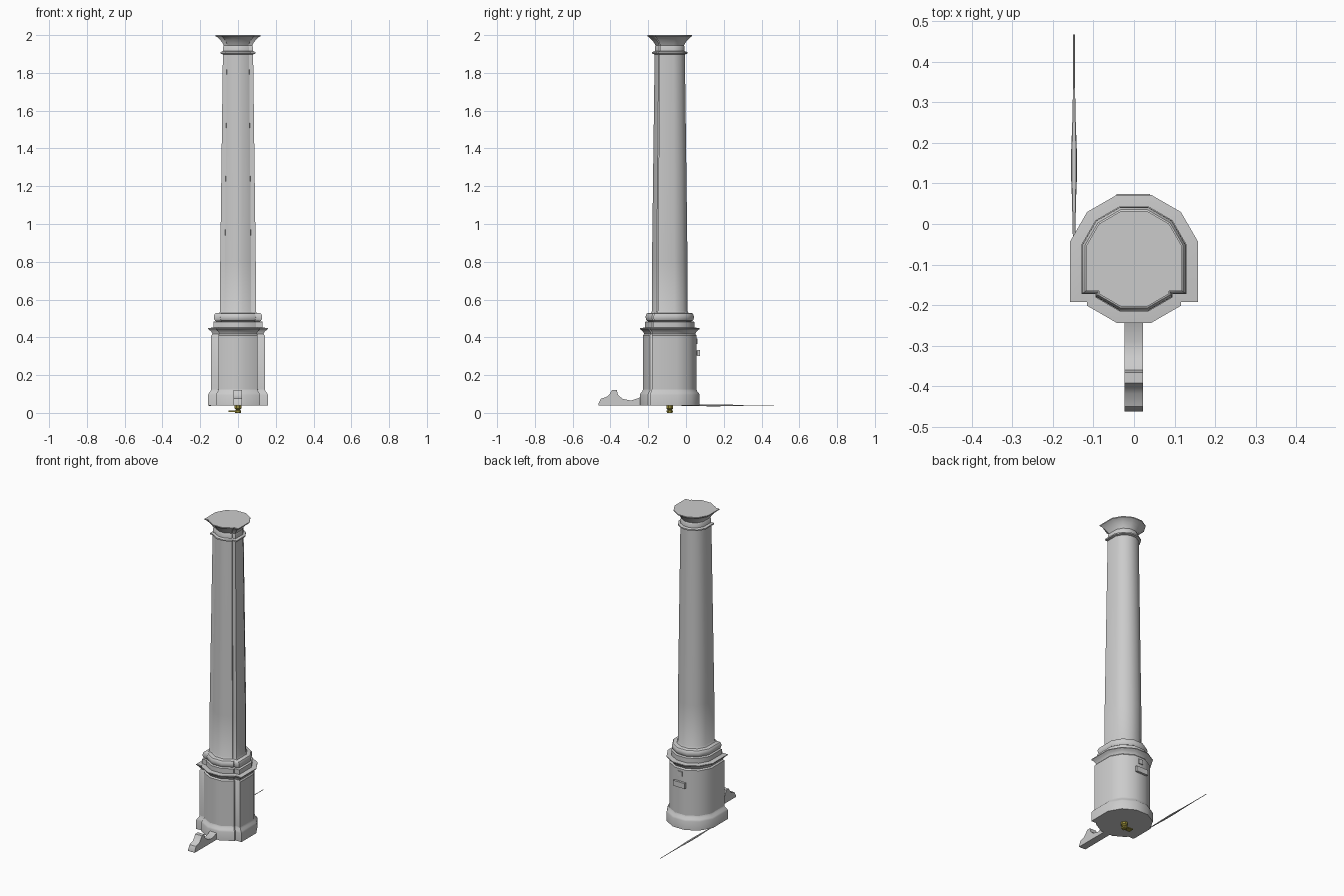
import bpy, bmesh, math

if bpy.data.objects.get("Cube"):
    bpy.data.objects.remove(bpy.data.objects["Cube"])

CENTRE_Y = -0.086


def material(name, colour):
    m = bpy.data.materials.new(name)
    m.use_nodes = True
    m.diffuse_color = (*colour, 1)
    m.node_tree.nodes["Principled BSDF"].inputs["Base Color"].default_value = (*colour, 1)
    return m


grey = material("pale grey stone", (0.6, 0.6, 0.6))
olive = material("dark olive brass", (0.32, 0.27, 0.04))


def finish(name, bm, mat):
    bmesh.ops.recalc_face_normals(bm, faces=bm.faces)
    mesh = bpy.data.meshes.new(name)
    bm.to_mesh(mesh)
    bm.free()
    mesh.materials.append(mat)
    ob = bpy.data.objects.new(name, mesh)
    bpy.context.collection.objects.link(ob)
    bpy.ops.object.select_all(action="DESELECT")
    ob.select_set(True)
    bpy.context.view_layer.objects.active = ob
    bpy.ops.object.shade_smooth_by_angle(angle=math.radians(35))
    return ob


def loft(name, rings, mat=grey):
    """Skin a list of equal-length point rings and cap both ends."""
    bm = bmesh.new()
    loops = [[bm.verts.new(p) for p in ring] for ring in rings]
    for low, high in zip(loops, loops[1:]):
        for i in range(len(low)):
            j = (i + 1) % len(low)
            bm.faces.new((low[i], low[j], high[j], high[i]))
    bm.faces.new(loops[0])
    bm.faces.new(loops[-1])
    return finish(name, bm, mat)


# Twelve-sided plan with two square shoulders towards the front
half_plan = [(0.268, 1), (0.732, 0.732), (1, 0.268), (1, -0.67),
             (0.735, -0.67), (0.732, -0.732), (0.268, -1)]
plan = half_plan + [(-x, y) for x, y in reversed(half_plan)]


def tier(name, profile):
    loft(name, [[(x * r, CENTRE_Y + y * r, z) for x, y in plan] for r, z in profile])


def box(name, x, y, z, mat=grey):
    return loft(name, [[(x[0], y[0], h), (x[1], y[0], h), (x[1], y[1], h), (x[0], y[1], h)]
                       for h in z], mat)


# Column tiers: half width and height
tier("plinth", [(0.158, 0.04), (0.158, 0.095), (0.154, 0.105), (0.145, 0.115), (0.142, 0.125)])
tier("pedestal_body", [(0.142, 0.125), (0.142, 0.41), (0.135, 0.418)])
tier("pedestal_cornice", [(0.135, 0.418), (0.14, 0.428), (0.148, 0.436),
                          (0.158, 0.444), (0.158, 0.449), (0.13, 0.452)])
tier("shaft_base_block", [(0.13, 0.45), (0.13, 0.482), (0.121, 0.485)])
torus = [(0.115 + 0.013 * math.cos(a), 0.507 + 0.022 * math.sin(a))
         for a in [math.radians(d) for d in range(-90, 91, 30)]]
tier("shaft_base_roll", torus)
tier("shaft", [(0.1, 0.528), (0.094, 0.54), (0.094, 0.8), (0.08, 1.9)])
tier("neck_ring", [(0.08, 1.898), (0.093, 1.902), (0.093, 1.91), (0.08, 1.915)])
tier("capital", [(0.079, 1.91), (0.079, 1.938), (0.075, 1.945), (0.083, 1.96),
                 (0.095, 1.975), (0.108, 1.988), (0.118, 1.994), (0.118, 2.0)])

# Front foot scraper bracket, a side profile given a width
bracket = [(-0.24, 0.04), (-0.463, 0.04), (-0.463, 0.05), (-0.45, 0.075), (-0.418, 0.086),
           (-0.403, 0.102), (-0.392, 0.12), (-0.366, 0.12), (-0.36, 0.095),
           (-0.335, 0.074), (-0.29, 0.065), (-0.24, 0.083)]
loft("front_bracket", [[(x, y, z) for y, z in bracket] for x in (-0.024, 0.022)])

# Slender spike lying beside the plinth
spike = [(-0.03, 0.003), (0.06, 0.005), (0.11, 0.007), (0.18, 0.007),
         (0.26, 0.004), (0.34, 0.0025), (0.467, 0.002)]
loft("side_spike", [[(-0.148 + w * math.cos(a), y, 0.04 + 0.7 * w * math.sin(a))
                     for a in [math.tau * i / 8 for i in range(8)]] for y, w in spike])

# Back door handle with a small plate above
box("back_handle_stem", (-0.025, 0.025), (0.05, 0.064), (0.305, 0.33))
box("back_handle", (-0.043, 0.04), (0.06, 0.074), (0.3, 0.334))
box("back_hinge_plate", (-0.015, 0.015), (0.05, 0.062), (0.365, 0.395))

# Brass valve under the plinth, with a lever
valve = [(0.013, 0.03), (0.02, 0.04)]
valve = [(0.016, 0.0), (0.016, 0.012), (0.011, 0.016), (0.02, 0.024), (0.02, 0.041)]
loft("under_valve", [[(r * math.cos(a), CENTRE_Y + r * math.sin(a), z)
                      for a in [math.tau * (i + 0.5) / 8 for i in range(8)]]
                     for r, z in valve], olive)
box("valve_lever", (-0.05, 0.01), (CENTRE_Y - 0.016, CENTRE_Y + 0.016), (0.006, 0.013), olive)
